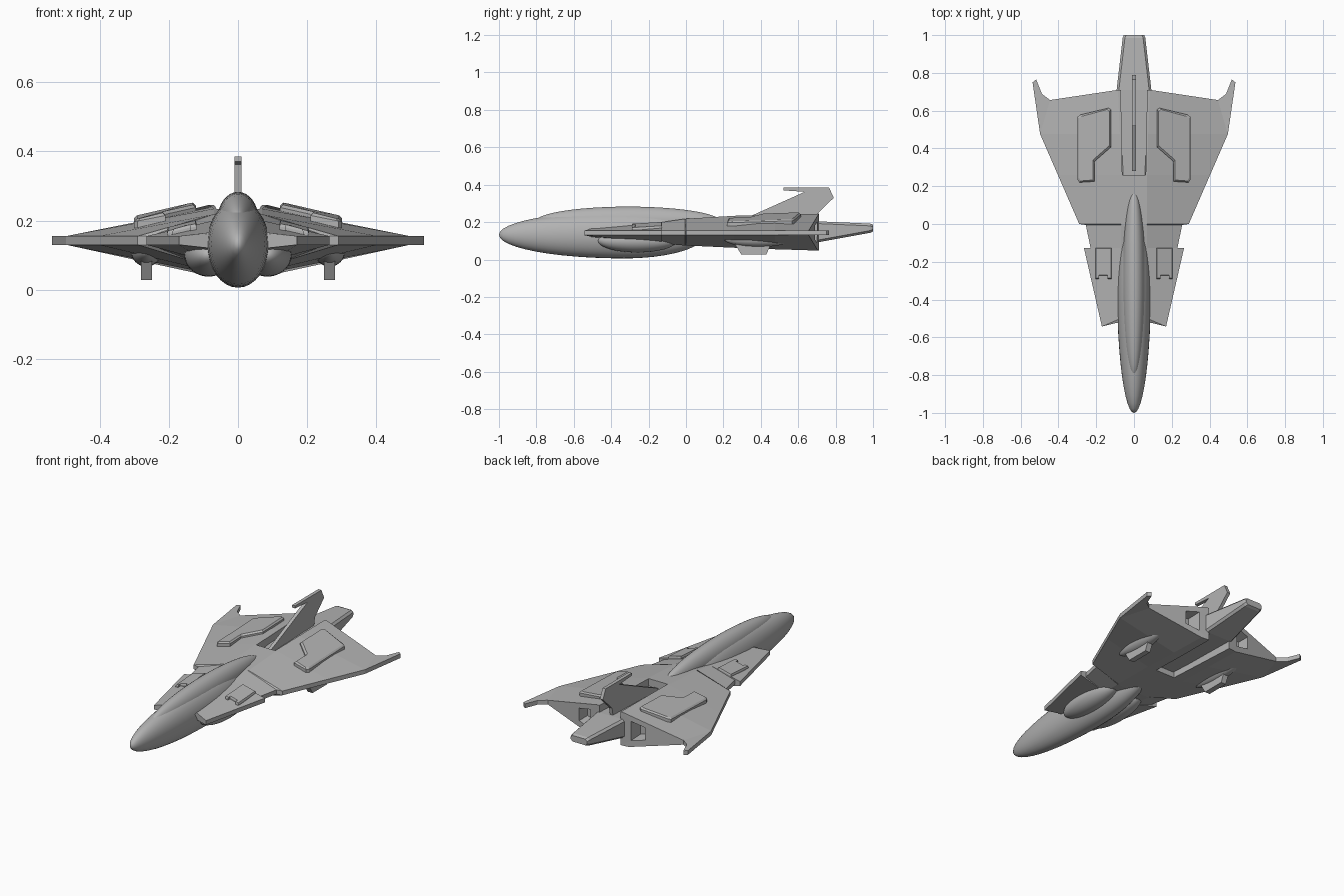
import bpy, bmesh
from mathutils import Vector

if "Cube" in bpy.data.objects:
    bpy.data.objects.remove(bpy.data.objects["Cube"], do_unlink=True)

GREY = (0.45, 0.45, 0.45, 1)
mat = bpy.data.materials.new("hull grey")
mat.use_nodes = True
mat.diffuse_color = GREY
mat.node_tree.nodes["Principled BSDF"].inputs["Base Color"].default_value = GREY


def finish(name, bm, smooth=False):
    bmesh.ops.recalc_face_normals(bm, faces=bm.faces)
    mesh = bpy.data.meshes.new(name)
    bm.to_mesh(mesh)
    bm.free()
    mesh.materials.append(mat)
    ob = bpy.data.objects.new(name, mesh)
    bpy.context.collection.objects.link(ob)
    bpy.ops.object.select_all(action='DESELECT')
    ob.select_set(True)
    bpy.context.view_layer.objects.active = ob
    if smooth:
        bpy.ops.object.shade_smooth_by_angle()
    return ob


def loft(name, sections):
    """Closed solid through matching rings of points."""
    bm = bmesh.new()
    rings = [[bm.verts.new(p) for p in s] for s in sections]
    n = len(rings[0])
    for a, b in zip(rings, rings[1:]):
        for i in range(n):
            j = (i + 1) % n
            bm.faces.new((a[i], a[j], b[j], b[i]))
    bm.faces.new(rings[0])
    bm.faces.new(rings[-1])
    return finish(name, bm)


def ellipsoid(name, centre, radii, back=None):
    """Smooth ellipsoid; back gives a different radius towards +y."""
    bm = bmesh.new()
    bmesh.ops.create_uvsphere(bm, u_segments=32, v_segments=24, radius=1)
    for v in bm.verts:
        x, y, z = v.co.x, v.co.z, -v.co.y
        ry = back if back and y > 0 else radii[1]
        v.co = Vector(centre) + Vector((x * radii[0], y * ry, z * radii[2]))
    return finish(name, bm, True)


def raised_plate(name, outline, s, height, inset):
    """Sloping panel with chamfered rim; height(x, y) gives its top."""
    cx = sum(p[0] for p in outline) / len(outline)
    cy = sum(p[1] for p in outline) / len(outline)
    def ring(drop, shrink):
        out = []
        for x, y in outline:
            dx = max(-shrink, min(shrink, cx - x))
            dy = max(-shrink, min(shrink, cy - y))
            out.append((s * (x + dx), y + dy, height(x, y) - drop))
        return out
    return loft(name, [ring(0.045, 0), ring(0.008, 0), ring(0, inset)])


# Fuselage and canopy
ellipsoid("fuselage", (0, -0.33, 0.132), (0.09, 0.67, 0.126), 0.43)
ellipsoid("canopy", (0, -0.31, 0.2), (0.06, 0.5, 0.083))

# Hull stations: y, inner x, shoulder x, top z, edge x, keel x, bottom z
STATIONS = [
    (-0.5, 0, 0.07, 0.167, 0.17, 0.08, 0.12),
    (-0.127, 0, 0.07, 0.2, 0.265, 0.1, 0.085),
    (-0.127, 0, 0.07, 0.2, 0.23, 0.1, 0.085),
    (-0.005, 0, 0.07, 0.218, 0.255, 0.11, 0.075),
    (0, 0, 0.07, 0.218, 0.29, 0.11, 0.075),
    (0.26, 0, 0.07, 0.234, 0.403, 0.12, 0.063),
    (0.26, 0.062, 0.07, 0.234, 0.403, 0.12, 0.063),
    (0.476, 0.065, 0.075, 0.239, 0.497, 0.12, 0.055),
    (0.71, 0.07, 0.085, 0.245, 0.444, 0.12, 0.048),
]


def hull_section(s, y, xi, xs, zt, xe, xk, zb):
    sweep = -0.15 if y > 0.7 else (-0.5 if y < -0.4 else 0)
    pts = [(xi, zt), (xs, zt), (xe, 0.155), (xe, 0.13), (xk, zb), (xi, zb)]
    return [(s * x, y + sweep * max(0, x - 0.085), z) for x, z in pts]


TIP = [(0.497, 0.476), (0.537, 0.75), (0.518, 0.765), (0.487, 0.688), (0.444, 0.656)]
PANEL = [(0.30, 0.568), (0.285, 0.578), (0.135, 0.614), (0.122, 0.605),
         (0.122, 0.407), (0.21, 0.33), (0.21, 0.225), (0.29, 0.22), (0.30, 0.235)]
HATCH = [(0.12, -0.127), (0.12, -0.29), (0.137, -0.29), (0.137, -0.272),
         (0.188, -0.272), (0.188, -0.29), (0.205, -0.29), (0.205, -0.127)]

for side, s in (("left", 1), ("right", -1)):
    # Half hull with a recessed exhaust port
    hull = loft(side + "_hull", [hull_section(s, *st) for st in STATIONS])
    port = [(0.13, 0.085), (0.22, 0.105), (0.22, 0.185), (0.13, 0.205)]
    cutter = loft("port_cutter", [
        [(s * (0.17 + (x - 0.17) * k), y, 0.145 + (z - 0.145) * k) for x, z in port]
        for y, k in ((0.62, 0.8), (0.76, 1.05))])
    cutter.hide_render = True
    bpy.context.view_layer.objects.active = hull
    cut = hull.modifiers.new("port", 'BOOLEAN')
    cut.operation = 'DIFFERENCE'
    cut.object = cutter
    bpy.ops.object.modifier_apply(modifier=cut.name)
    bpy.data.objects.remove(cutter, do_unlink=True)

    # Wing tip, upper panel and forward hatch
    loft(side + "_wing_tip", [[(s * x, y, z) for x, y in TIP] for z in (0.13, 0.155)])
    raised_plate(side + "_upper_panel", PANEL, s,
                 lambda x, y: 0.21 + (0.3 - x) * 0.2 + (y - 0.4) * 0.03, 0.008)
    raised_plate(side + "_forward_hatch", HATCH, s,
                 lambda x, y: 0.201 - (x - 0.12) * 0.24 + (y + 0.127) * 0.06, 0.003)

    # Belly blister, underwing pod and its fin
    ellipsoid(side + "_belly_blister", (s * 0.085, -0.26, 0.1), (0.07, 0.21, 0.062))
    ellipsoid(side + "_wing_pod", (s * 0.265, 0.385, 0.113), (0.045, 0.185, 0.046))
    fin = [(0.26, 0.085), (0.295, 0.028), (0.43, 0.028), (0.455, 0.085)]
    loft(side + "_pod_fin", [[(s * x, y, z) for y, z in fin] for x in (0.249, 0.281)])

# Tail boom with chamfered rectangular sections: y, half width, bottom, top
boom = []
for y, w, zb, zt in ((0.24, 0.068, 0.095, 0.19), (0.71, 0.092, 0.093, 0.204),
                     (0.985, 0.06, 0.143, 0.192), (1.0, 0.054, 0.15, 0.186)):
    c = 0.012
    half = [(w - c, zt), (w, zt - c), (w, zb + c), (w - c, zb)]
    ring = half + [(-x, z) for x, z in reversed(half)]
    boom.append([(x, y, z) for x, z in ring])
loft("tail_boom", boom)

# Upright tail fin with forward pointing cap
FIN = [(0.28, 0.17), (0.28, 0.205), (0.34, 0.23), (0.635, 0.362), (0.52, 0.37),
       (0.52, 0.385), (0.765, 0.385), (0.79, 0.33), (0.705, 0.248), (0.69, 0.17)]
loft("tail_fin", [[(x, y, z) for y, z in FIN] for x in (-0.01, 0.01)])
